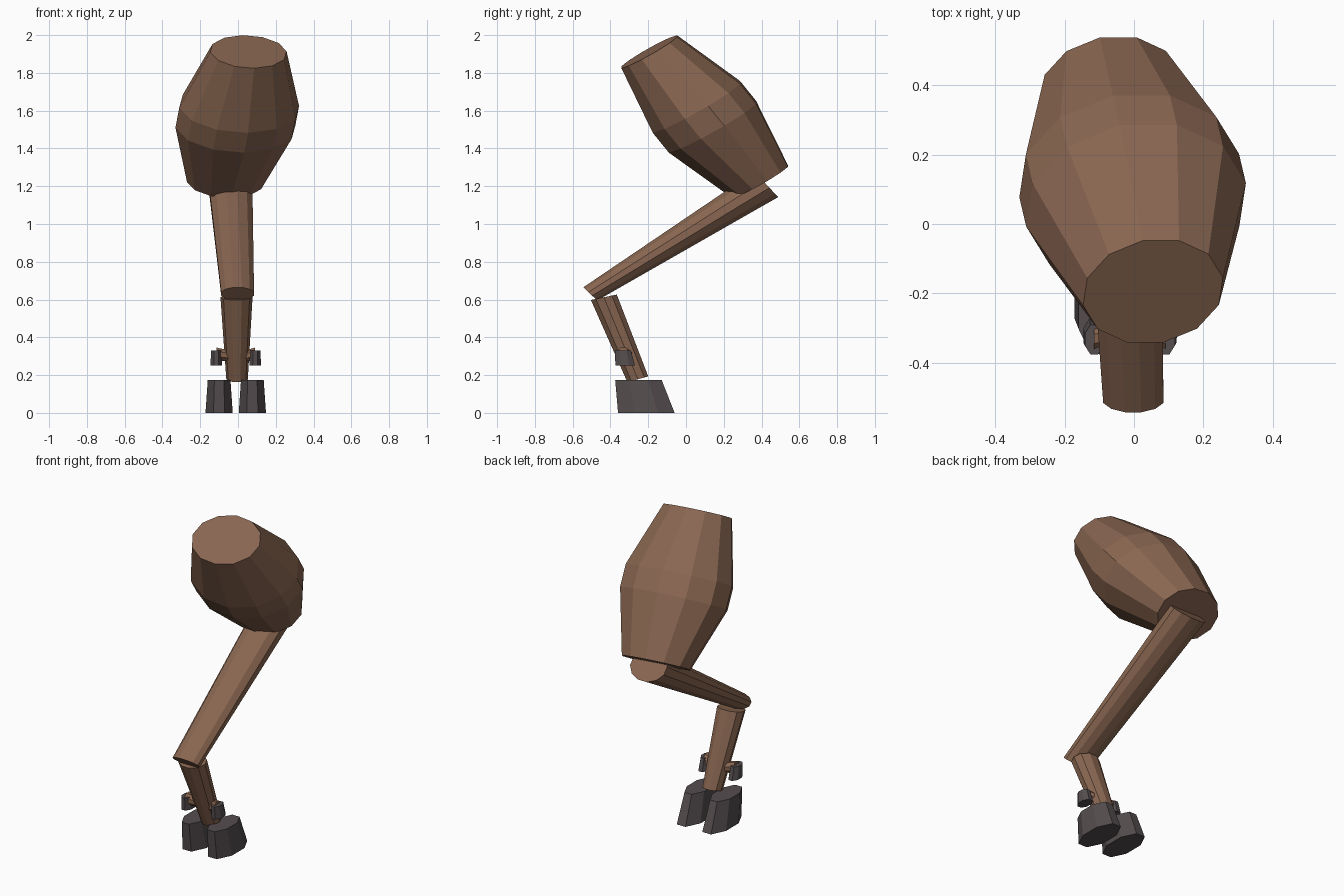
import bpy, bmesh, math
from mathutils import Vector

if "Cube" in bpy.data.objects:
    bpy.data.objects.remove(bpy.data.objects["Cube"])


def material(name, rgb):
    m = bpy.data.materials.new(name)
    m.diffuse_color = (*rgb, 1)
    m.use_nodes = True
    m.node_tree.nodes["Principled BSDF"].inputs["Base Color"].default_value = m.diffuse_color
    return m


HIDE = material("brown hide", (0.25, 0.133, 0.082))
HORN = material("dark horn", (0.09, 0.075, 0.078))


def loft(name, rings, sides, mat, phase=0.0):
    """Skin closed elliptical rings, each given as (centre, half axis a, half axis b)."""
    bm = bmesh.new()
    loops = []
    for c, a, b in rings:
        c, a, b = Vector(c), Vector(a), Vector(b)
        loops.append([])
        for k in range(sides):
            t = 2 * math.pi * (k + phase) / sides
            loops[-1].append(bm.verts.new(c + a * math.cos(t) + b * math.sin(t)))
    for lo, hi in zip(loops, loops[1:]):
        for k in range(sides):
            j = (k + 1) % sides
            bm.faces.new((lo[k], lo[j], hi[j], hi[k]))
    bm.faces.new(loops[0])
    bm.faces.new(loops[-1])
    bmesh.ops.recalc_face_normals(bm, faces=bm.faces)
    mesh = bpy.data.meshes.new(name)
    bm.to_mesh(mesh)
    bm.free()
    mesh.materials.append(mat)
    ob = bpy.data.objects.new(name, mesh)
    bpy.context.collection.objects.link(ob)
    return ob


# Thigh: tilted barrel with a wide middle band
A, B = Vector((-0.03, 0.147, 0.0875)), Vector((0.202, 0.04, 0.003))
loft("thigh", [(c, A * s, B * s) for c, s in (
    ((0.055, -0.195, 1.912), 1.0),
    ((0.006, 0.055, 1.62), 1.57),
    ((-0.014, 0.14, 1.515), 1.57),
    ((-0.068, 0.392, 1.225), 1.0))], 12, HIDE)

# Shank: tapered, slanting down to the front
loft("shank", [
    ((-0.04, 0.425, 1.21), (0, -0.065, 0.07), (0.12, 0, 0)),
    ((-0.002, -0.507, 0.63), (0, -0.038, 0.036), (0.09, 0, 0))], 12, HIDE, 0.5)

# Lower leg
loft("lower_leg", [
    ((-0.008, -0.435, 0.612), (0, 0.072, 0.015), (0.085, 0, 0)),
    ((-0.005, -0.255, 0.178), (0, 0.058, 0.016), (0.057, 0, 0))], 10, HIDE, 0.5)

for side, label in ((-1, "left"), (1, "right")):
    # Cloven hoof half: sole wider than the top, toe sloping to the back
    x = -0.012 + side * 0.088
    loft(label + "_hoof", [
        ((x, -0.21, 0.0), (0.078, 0, 0), (0, 0.162, 0)),
        ((x, -0.252, 0.175), (0.065, 0, 0), (0, 0.133, 0))], 8, HORN, 0.5)

    # Dewclaw and the stub that carries it
    d = -0.012 + side * 0.103
    loft(label + "_dewclaw", [
        ((d, -0.322, 0.252), (0.034, 0, 0), (0, 0.056, 0)),
        ((d, -0.334, 0.33), (0.029, 0, 0), (0, 0.046, 0))], 8, HORN, 0.5)
    loft(label + "_dewclaw_stub", [
        ((side * 0.03, -0.31, 0.30), (0, 0.035, 0), (0, 0, 0.03)),
        ((d, -0.332, 0.312), (0, 0.035, 0), (0, 0, 0.037))], 8, HIDE, 0.5)
